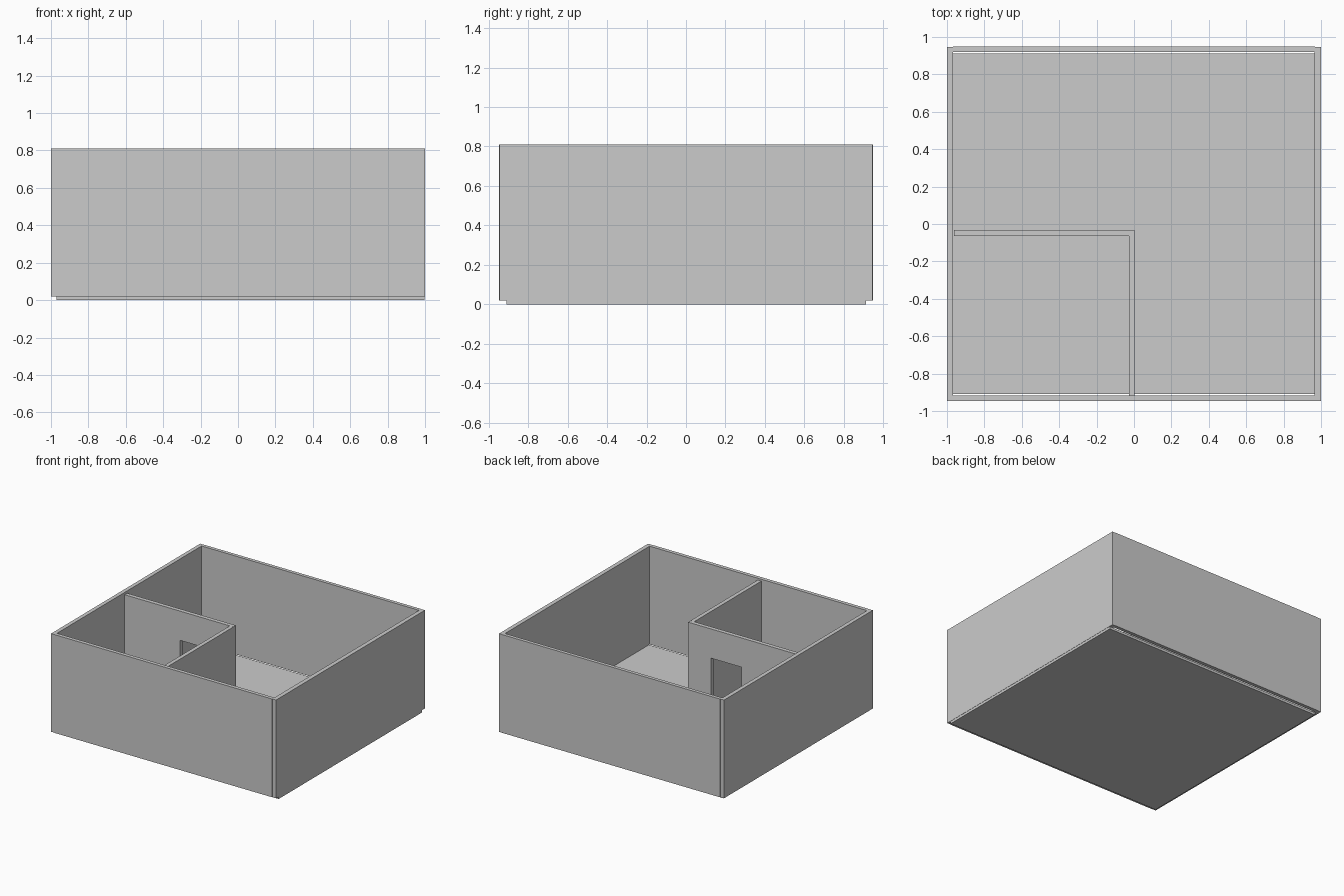
import bpy

if "Cube" in bpy.data.objects:
    bpy.data.objects.remove(bpy.data.objects["Cube"])


def box(name, x, y, z):
    """Box given by its (min, max) range on each axis."""
    bpy.ops.mesh.primitive_cube_add(
        size=1, location=[(a + b) / 2 for a, b in (x, y, z)])
    ob = bpy.context.object
    ob.name = name
    ob.scale = [b - a for a, b in (x, y, z)]
    bpy.ops.object.transform_apply(location=False, rotation=False, scale=True)
    return ob


WALL = (0.02, 0.81)
INNER = (0.02, 0.795)

# Floor slab, inset from the outer walls
box("floor", (-0.97, 0.998), (-0.909, 0.912), (0, 0.02))

# Outer walls
box("front_wall", (-0.968, 0.967), (-0.947, -0.917), WALL)
box("back_wall", (-0.968, 0.967), (0.92, 0.948), WALL)
box("left_wall", (-1, -0.968), (-0.945, 0.946), WALL)
box("right_wall", (0.966, 1), (-0.945, 0.946), WALL)

# Partition running from the front wall
box("side_partition", (-0.028, 0.004), (-0.917, -0.065), INNER)


# Partition with a doorway: U-shaped profile extruded through its thickness
def doorway_wall(name, x0, x1, d0, d1, dtop, y, z):
    outline = [(x0, z[0]), (d0, z[0]), (d0, dtop), (d1, dtop),
               (d1, z[0]), (x1, z[0]), (x1, z[1]), (x0, z[1])]
    n = len(outline)
    verts = [(px, py, pz) for py in y for px, pz in outline]
    faces = [tuple(range(n)), tuple(reversed(range(n, 2 * n)))]
    faces += [(i, i + n, (i + 1) % n + n, (i + 1) % n) for i in range(n)]
    mesh = bpy.data.meshes.new(name)
    mesh.from_pydata(verts, [], faces)
    bpy.context.collection.objects.link(bpy.data.objects.new(name, mesh))


doorway_wall("door_partition", -0.963, 0.002, -0.47, -0.2, 0.56,
             (-0.064, -0.031), INNER)
